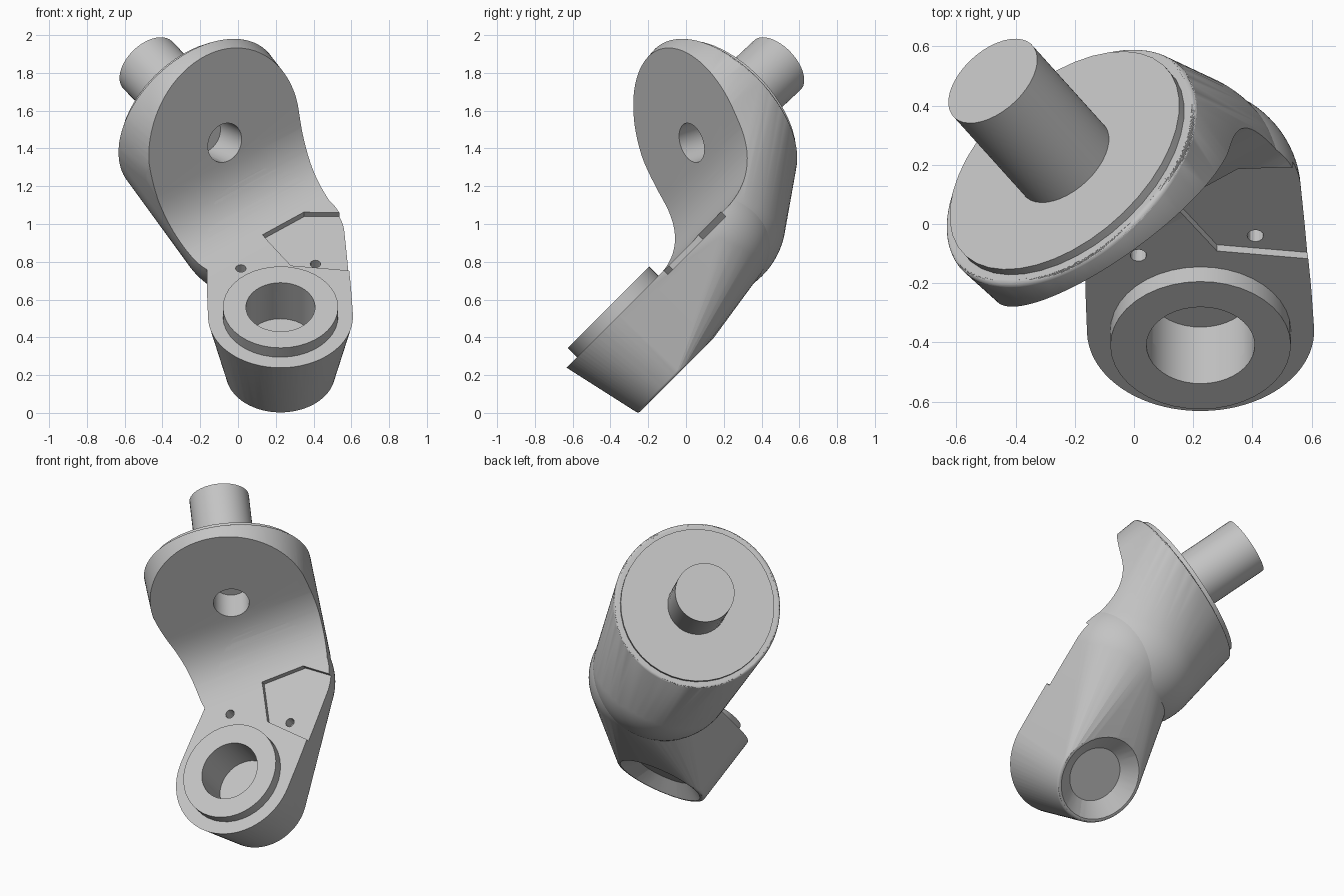
import bpy, bmesh
from math import pi, sin, cos, atan2
from mathutils import Vector as V

if "Cube" in bpy.data.objects:
    bpy.data.objects.remove(bpy.data.objects["Cube"])

GREY = (0.55, 0.55, 0.55, 1)
mat = bpy.data.materials.new("plain grey")
mat.use_nodes = True
mat.diffuse_color = GREY
mat.node_tree.nodes["Principled BSDF"].inputs["Base Color"].default_value = GREY

# Main directions and reference points
shaft_dir = V((-.55, .61, .57)).normalized()
face_dir = V((.56, -.785, -.26)).normalized()
eye_dir = V((0, -1, 1)).normalized()
flange = V((-.235, .215, 1.59))
face_mid = V((-.07, .03, 1.43))
eye_top = V((.225, -.41, .56))
eye_face = eye_top - eye_dir * .07
TINY = 1e-5


def make(name, bm):
    """Store as an object, smooth except at sharp edges."""
    bm.normal_update()
    for f in bm.faces:
        f.smooth = True
    for e in bm.edges:
        e.smooth = e.calc_face_angle(0) < pi / 6
    mesh = bpy.data.meshes.new(name)
    bm.to_mesh(mesh)
    bm.free()
    mesh.materials.append(mat)
    bpy.context.collection.objects.link(bpy.data.objects.new(name, mesh))


def circle(centre, axis, r, n=40):
    u = axis.orthogonal().normalized()
    w = axis.cross(u)
    return [centre + r * (u * cos(2 * pi * i / n) + w * sin(2 * pi * i / n)) for i in range(n)]


def turned(name, base, axis, steps, capped=True):
    """Round part from (height, radius) steps along an axis."""
    bm = bmesh.new()
    rings = [[bm.verts.new(p) for p in circle(base + axis * t, axis, r)] for t, r in steps]
    for a, b in zip(rings, rings[1:]):
        for i in range(len(a)):
            bm.faces.new((a[i - 1], a[i], b[i], b[i - 1]))
    if capped:
        bm.faces.new(rings[0])
        bm.faces.new(rings[-1])
    bmesh.ops.recalc_face_normals(bm, faces=bm.faces[:])
    make(name, bm)


def disc_tip(centre, axis, r):
    """Farthest point of a disc in a given direction."""
    return lambda n: centre + r * (n - axis * n.dot(axis)).normalized()


def ball_tip(centre, r):
    return lambda n: centre + r * n


def wrap(tips, rounding=.02):
    """Convex skin around discs and balls, and its bounding planes."""
    bm = bmesh.new()
    bmesh.ops.create_icosphere(bm, subdivisions=5, radius=1)
    bounds = []
    for v in bm.verts:
        n = v.co.normalized()
        v.co = max((tip(n) for tip in tips), key=n.dot) + n * rounding
        bounds.append((v.co.copy(), n))
    return bm, bounds


def carve(body, mouth, floor):
    """Cut away the convex space between two matching outlines."""
    bm, bounds = body
    middle = sum(mouth + floor, V((0, 0, 0))) / (2 * len(mouth))
    planes = []
    for p, q, r in [mouth[:3], floor[:3]] + list(zip(mouth[-1:] + mouth, mouth, floor)):
        no = (q - p).cross(r - p).normalized()
        planes.append((p, no if no.dot(p - middle) > 0 else -no))

    def reaches(f):
        return all(min(no.dot(v.co - co) for v in f.verts) < -TINY for co, no in planes)

    # Split the skin along every plane, then open it
    near = {f for f in bm.faces if reaches(f)}
    for co, no in planes:
        edges = {e for f in near for e in f.edges}
        verts = {v for f in near for v in f.verts}
        res = bmesh.ops.bisect_plane(bm, geom=list(near) + list(edges) + list(verts),
                                     dist=TINY, plane_co=co, plane_no=no)
        for g in res["geom_cut"]:
            near.update(g.link_faces)
        near = {f for f in near if reaches(f)}
    inside = [f for f in near
              if all(no.dot(f.calc_center_median() - co) < 0 for co, no in planes)]
    bmesh.ops.delete(bm, geom=inside, context="FACES")

    # Line the opening with one flat face per plane
    rim = {v for e in bm.edges if e.is_boundary for v in e.verts}
    lining = [v for v in rim if all(no.dot(v.co - co) < TINY * 10 for co, no in planes)]
    lining += [bm.verts.new(p) for p in floor if all(n.dot(p - tip) < 0 for tip, n in bounds)]
    for co, no in planes:
        ring = [v for v in lining if abs(no.dot(v.co - co)) < TINY * 10]
        if len(ring) > 2 and not bm.faces.get(ring):
            c = sum((v.co for v in ring), V((0, 0, 0))) / len(ring)
            u = no.orthogonal().normalized()
            w = u.cross(no)
            ring.sort(key=lambda v: atan2(w.dot(v.co - c), u.dot(v.co - c)))
            bm.faces.new(ring)


def drill(body, base, axis, top, bottom, n=40):
    """Round hole between two (height, radius) levels."""
    carve(body, *[circle(base + axis * t, axis, r, n) for t, r in (top, bottom)])


# Flange with elbow, and the lower eye reaching up into it
arm = wrap([disc_tip(flange - shaft_dir * .05, shaft_dir, .485),
            disc_tip(flange - shaft_dir * .28, shaft_dir, .465),
            ball_tip(V((.09, .1, 1.03)), .41)])
eye = wrap([disc_tip(eye_face + eye_dir * .03, eye_dir, .37),
            disc_tip(eye_face - eye_dir * .42, eye_dir, .27),
            ball_tip(V((.2, .1, .95)), .345)])

# Concave front: two planes joined by a wide fillet
fold = face_dir.cross(eye_dir).normalized()
up = fold.cross(face_dir)
up *= 1 if up.dot(eye_dir) > 0 else -1
out = fold.cross(eye_dir)
out *= 1 if out.dot(face_dir) > 0 else -1
corner = face_mid - up * ((face_mid - eye_face).dot(eye_dir) / up.dot(eye_dir))
low, high = corner + out * .3, corner + up * .3
profile = [corner + up * 3, corner + (up + out) * 3, corner + out * 3]
for i in range(17):
    t = i / 16
    profile.append(low * (1 - t) ** 2 + corner * 2 * t * (1 - t) + high * t * t)

# Shallow pocket outline and screw holes lie on the sloping floor
level = eye_face.z - eye_face.y
outline = [(.13, .94), (.28, .78), (.75, .74), (.75, 1.06), (.35, 1.06)]
pocket = [V((x, z - level, z)) for x, z in outline]

for body in (arm, eye):
    carve(body, [p - fold * 2 for p in profile], [p + fold * 2 for p in profile])
    carve(body, [p + eye_dir * .3 for p in pocket], [p - eye_dir * .03 for p in pocket])
    for x, z in ((.015, .765), (.41, .81)):
        drill(body, V((x, z - level, z)), eye_dir, (.1, .028), (-.1, .028), 12)

# Flange hole, blind bore and rear dish
drill(arm, face_mid, face_dir, (.1, .108), (-.2, .108))
drill(eye, eye_face, eye_dir, (.1, .183), (-.2, .183))
drill(eye, eye_face, eye_dir, (-.46, .29), (-.37, .17))
make("arm_body", arm[0])
make("lower_eye", eye[0])

# Raised collar around the bore, flange plate and shaft
turned("eye_collar", eye_face, eye_dir,
       [(-.03, .305), (.07, .305), (.07, .183), (-.03, .183)], capped=False)
turned("flange_plate", flange, shaft_dir, [(-.06, .465), (0, .465)])
turned("shaft", flange, shaft_dir, [(-.05, .18), (.44, .18)])
